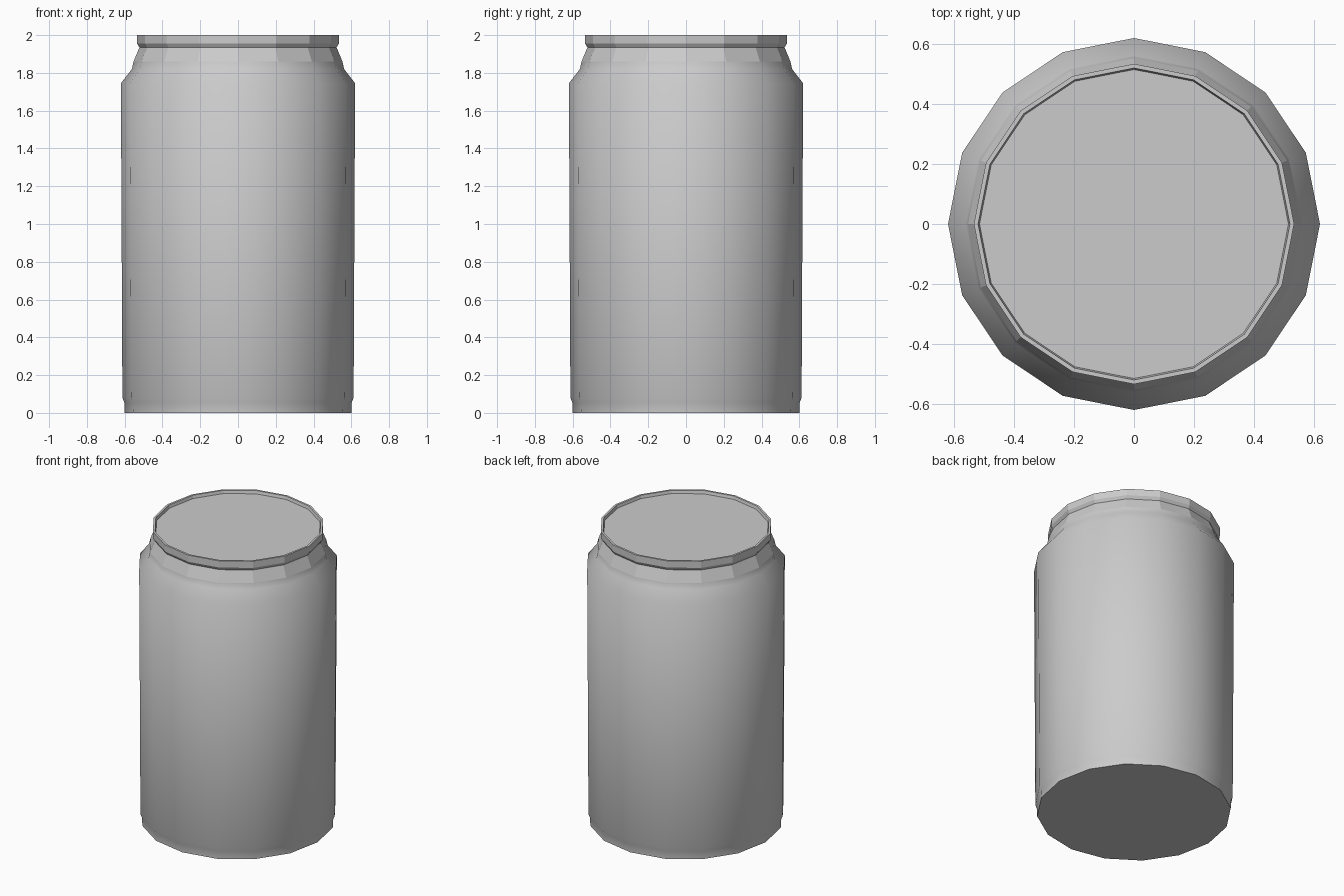
import bpy, bmesh
from math import cos, sin, pi

if "Cube" in bpy.data.objects:
    bpy.data.objects.remove(bpy.data.objects["Cube"])

SIDES = 16

# (radius, height) from the base up over the rim and down to the recessed lid
PROFILE = [
    (0.60, 0.0), (0.602, 0.055), (0.612, 0.08), (0.62, 1.745),
    (0.562, 1.82), (0.553, 1.86),
    (0.522, 1.935), (0.534, 1.955), (0.534, 2.0),
    (0.52, 2.0), (0.515, 1.98),
]
SMOOTH_BANDS = 5  # the body is smooth, neck and rim are faceted

bm = bmesh.new()
rings = [[bm.verts.new((r * cos(2 * pi * i / SIDES), r * sin(2 * pi * i / SIDES), z))
          for i in range(SIDES)] for r, z in PROFILE]

# Walls
for band, (low, high) in enumerate(zip(rings, rings[1:])):
    for i in range(SIDES):
        j = (i + 1) % SIDES
        face = bm.faces.new((low[i], low[j], high[j], high[i]))
        face.smooth = band < SMOOTH_BANDS

# Base and lid
bm.faces.new(rings[0][::-1])
bm.faces.new(rings[-1])

mesh = bpy.data.meshes.new("drink_can")
bm.to_mesh(mesh)
bm.free()
can = bpy.data.objects.new("drink_can", mesh)
bpy.context.collection.objects.link(can)
